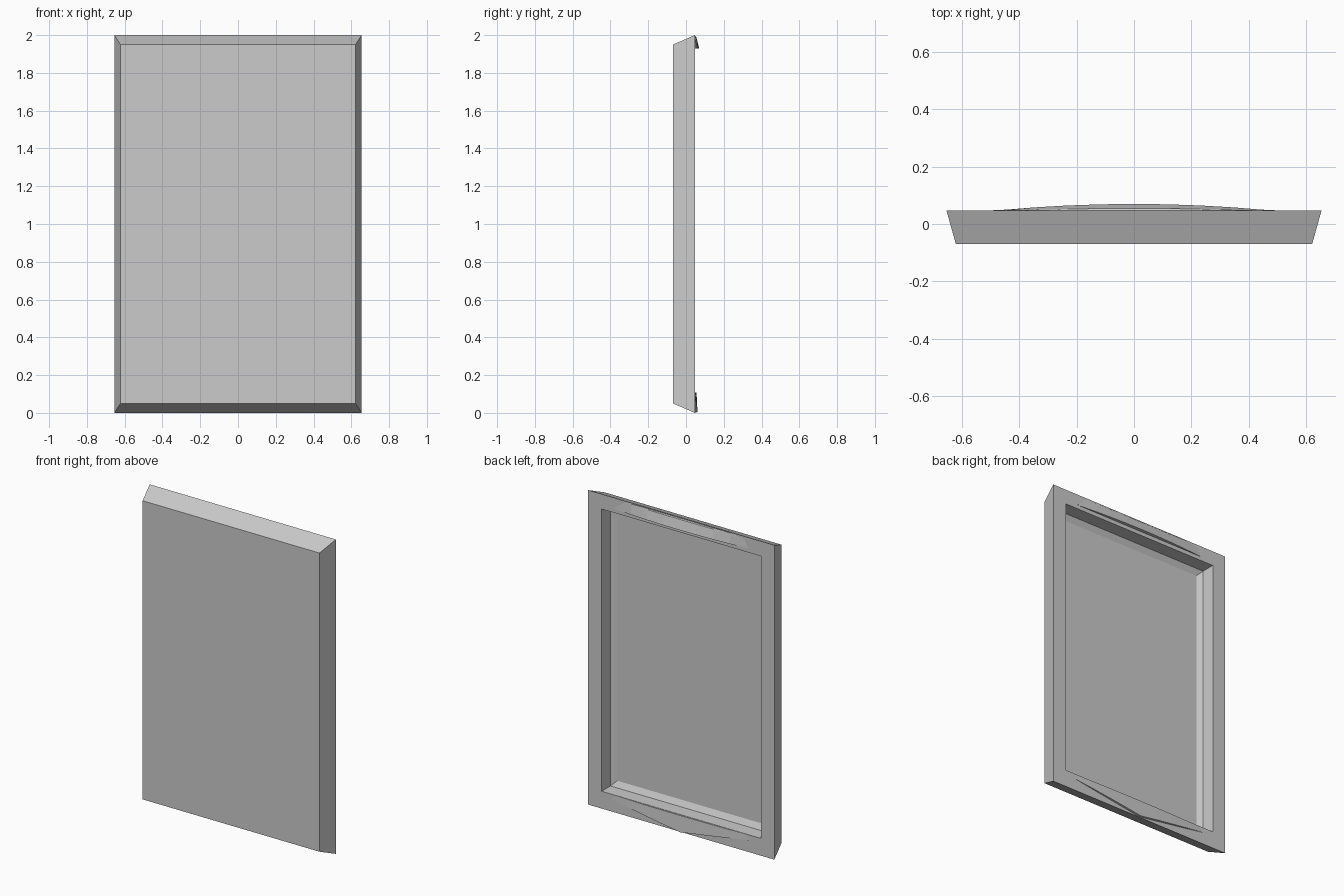
import bpy, bmesh

if "Cube" in bpy.data.objects:
    bpy.data.objects.remove(bpy.data.objects["Cube"])

BACK = 0.048  # plane of the rear frame


def make_object(name, bm):
    bmesh.ops.recalc_face_normals(bm, faces=bm.faces)
    mesh = bpy.data.meshes.new(name)
    bm.to_mesh(mesh)
    bm.free()
    obj = bpy.data.objects.new(name, mesh)
    bpy.context.collection.objects.link(obj)
    return obj


def loft(name, rings):
    """Bridge closed rings of points and cap both ends."""
    bm = bmesh.new()
    loops = [[bm.verts.new(p) for p in ring] for ring in rings]
    for a, b in zip(loops, loops[1:]):
        n = len(a)
        for i in range(n):
            j = (i + 1) % n
            bm.faces.new((a[i], a[j], b[j], b[i]))
    bm.faces.new(loops[0])
    bm.faces.new(loops[-1])
    return make_object(name, bm)


def rect(half_w, y, low, high):
    return [(-half_w, y, low), (half_w, y, low),
            (half_w, y, high), (-half_w, y, high)]


# Hollow panel: front face, flared sides, rear rim, inner walls, chamfer, floor
loft("panel_shell", [
    rect(0.622, -0.07, 0.05, 1.95),
    rect(0.655, BACK, 0.0, 2.0),
    rect(0.56, BACK, 0.11, 1.905),
    rect(0.56, -0.04, 0.11, 1.905),
    rect(0.525, -0.06, 0.145, 1.87),
])


# Shallow bowed swellings on the back of the top and bottom rails
def bulge(name, half_w, section):
    steps = 8
    rings = []
    for i in range(steps + 1):
        t = -0.99 + 1.98 * i / steps
        h = 0.022 * (1 - t * t)
        rings.append([(t * half_w, BACK - 0.004 + (h + 0.004) * k, z)
                      for z, k in section(abs(t))])
    return loft(name, rings)


bulge("top_rail_bulge", 0.47,
      lambda t: [(1.998, 0), (1.99, 0.4), (1.93, 1), (1.93, 0)])
bulge("bottom_rail_bulge", 0.52,
      lambda t: [(0.002 + 0.078 * t, 0), (0.004 + 0.078 * t, 0.65),
                 (0.108, 0.45), (0.108, 0)])
